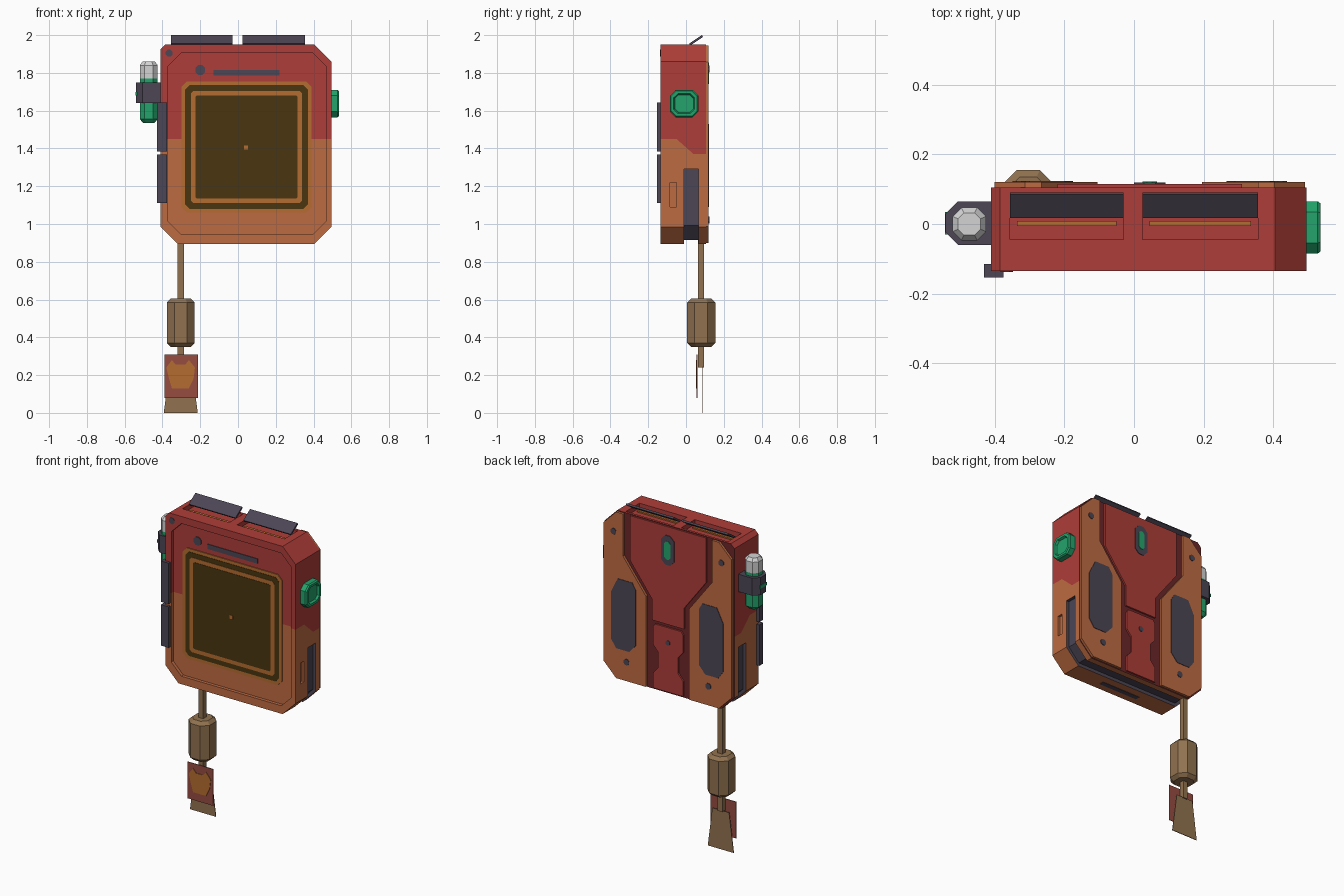
import bpy, bmesh, math
from mathutils import Vector

if "Cube" in bpy.data.objects:
    bpy.data.objects.remove(bpy.data.objects["Cube"])

# ---------- palette (sRGB 0-255 turned into linear) ----------
PALETTE = {
    "red": (174, 61, 56), "orange": (190, 107, 66), "dark_red": (108, 38, 40),
    "slate": (76, 70, 85), "green": (36, 164, 108), "dark_brown": (74, 53, 15),
    "amber": (180, 108, 48), "tan": (145, 114, 80), "white": (212, 212, 212),
    "tag_red": (150, 76, 64),
}
NAMES = list(PALETTE)
MATS = []
for n, rgb in PALETTE.items():
    m = bpy.data.materials.new(n)
    m.diffuse_color = [((c / 255 + 0.055) / 1.055) ** 2.4 for c in rgb] + [1]
    m.use_nodes = True
    m.node_tree.nodes["Principled BSDF"].inputs["Base Color"].default_value = m.diffuse_color
    MATS.append(m)


# ---------- helpers ----------
def finish(name, bm, mat=None):
    bmesh.ops.recalc_face_normals(bm, faces=bm.faces)
    if mat:
        for f in bm.faces:
            f.material_index = NAMES.index(mat)
    me = bpy.data.meshes.new(name)
    bm.to_mesh(me)
    bm.free()
    for m in MATS:
        me.materials.append(m)
    ob = bpy.data.objects.new(name, me)
    bpy.context.collection.objects.link(ob)
    return ob


def prism(name, pts, a, b, mat, axis="y", levels=None):
    """Profile swept along an axis; levels = [(position, inset)] makes bevelled ends."""
    levels = levels or [(a, 0), (b, 0)]
    us, vs = [p[0] for p in pts], [p[1] for p in pts]
    cu, cv = (min(us) + max(us)) / 2, (min(vs) + max(vs)) / 2
    hu, hv = (max(us) - min(us)) / 2, (max(vs) - min(vs)) / 2
    bm = bmesh.new()
    rings = []
    for t, ins in levels:
        ring = []
        for u, v in pts:
            u = cu + (u - cu) * (1 - ins / hu)
            v = cv + (v - cv) * (1 - ins / hv)
            co = {"x": (t, u, v), "y": (u, t, v), "z": (u, v, t)}[axis]
            ring.append(bm.verts.new(co))
        rings.append(ring)
    bm.faces.new(rings[0])
    bm.faces.new(rings[-1])
    n = len(pts)
    for r0, r1 in zip(rings, rings[1:]):
        for i in range(n):
            bm.faces.new((r0[i], r0[(i + 1) % n], r1[(i + 1) % n], r1[i]))
    return finish(name, bm, mat)


def rect(u0, u1, v0, v1, c=0.0):
    """Rectangle with chamfers: one size or (low-left, low-right, up-right, up-left)."""
    if not c:
        return [(u0, v0), (u1, v0), (u1, v1), (u0, v1)]
    a, b, d, e = c if isinstance(c, tuple) else (c,) * 4
    return [(u0 + a, v0), (u1 - b, v0), (u1, v0 + b), (u1, v1 - d),
            (u1 - d, v1), (u0 + e, v1), (u0, v1 - e), (u0, v0 + a)]


def ngon(u, v, r, n=8):
    return [(u + r * math.cos(math.tau * (i + .5) / n), v + r * math.sin(math.tau * (i + .5) / n))
            for i in range(n)]


MID = 0.045  # symmetry line of the case


def flip(pts):
    return [(2 * MID - u, v) for u, v in pts]


# ---------- main case, with recesses cut ----------
body = prism("case", rect(-.41, .495, .895, 1.95, (.09, .09, .09, .025)), -.135, .105, "red")
cutters = [
    prism("cut_front_recess", rect(-.37, .465, .945, 1.905, .07), -.2, -.115, "red"),
    prism("cut_groove", [(-.6, 1.29), (-.6, .7), (.7, .7), (.7, 1.29), (.475, 1.29), (.475, .993),
                         (.402, .915), (-.312, .915), (-.39, .993), (-.39, 1.29)], -.01, .065, "slate"),
    prism("cut_slot_a", rect(-.355, -.03, -.045, .09), 1.92, 2.1, "red", "z"),
    prism("cut_slot_b", rect(.025, .355, -.045, .09), 1.92, 2.1, "red", "z"),
    prism("cut_side_slot", rect(-.085, -.05, 1.09, 1.22), .48, .6, "red", "x"),
]
for c in cutters:
    mod = body.modifiers.new(c.name, "BOOLEAN")
    mod.operation, mod.solver, mod.object = "DIFFERENCE", "EXACT", c
bm = bmesh.new()
bm.from_object(body, bpy.context.evaluated_depsgraph_get())
body.modifiers.clear()
for c in cutters:
    bpy.data.objects.remove(c)

# two-tone paint line: high at the front, sloping down to the back
for co, no in [((0, 0, 1.45), (0, 0, 1)), ((0, 0, 1.37), (0, 0, 1)), ((0, -.05, 0), (0, 1, 0)),
               ((0, .04, 0), (0, 1, 0)), ((0, -.05, 1.45), (0, .08, .09))]:
    bmesh.ops.bisect_plane(bm, geom=bm.verts[:] + bm.edges[:] + bm.faces[:],
                           plane_co=co, plane_no=Vector(no).normalized())
for f in bm.faces:
    c = f.calc_center_median()
    split = 1.45 - .08 * min(max((c.y + .05) / .09, 0), 1)
    if c.y > .1049:
        f.material_index = NAMES.index("dark_red")
    elif f.material_index == 0 and c.z < split:
        f.material_index = NAMES.index("orange")
bm.to_mesh(body.data)
bm.free()

# ---------- screen: nested plates ----------
for i, (ins, mat) in enumerate([(0, "amber"), (.02, "dark_brown"), (.05, "amber"), (.075, "dark_brown")]):
    prism(f"screen_layer_{i}", rect(-.30 + ins, .39 - ins, 1.06 + ins, 1.755 - ins, .03 - ins * .3),
          -.11, -.121 - .002 * i, mat)
prism("screen_dot", ngon(.042, 1.405, .016, 4), -.12, -.129, "amber")

# ---------- front details ----------
prism("front_lens", ngon(-.2, 1.815, .028), -.11, -.12, "slate")
prism("front_bar", rect(-.13, .22, 1.785, 1.815), -.11, -.119, "slate")
prism("front_screw", ngon(-.365, 1.905, .02), -.11, -.138, "slate")
prism("bottom_slot", rect(-.09, .18, -.09, -.06), .893, .9, "slate", "z")

# ---------- top flaps and bars ----------
for i, (x0, x1) in enumerate([(-.355, -.03), (.025, .355)]):
    prism(f"top_flap_{i}", [(.017, 1.955), (.024, 1.946), (.09, 1.99), (.084, 2.0)], x0, x1, "slate", "x")
    prism(f"top_bar_{i}", rect(x0 + .02, x1 - .02, -.006, .008), 1.915, 1.928, "amber", "z")

# ---------- left hinges ----------
for i, z in enumerate((1.11, 1.385)):
    prism(f"hinge_{i}", rect(-.43, -.375, -.153, -.115), z, z + .257, "slate", "z")

# ---------- right button, dished face ----------
prism("button", rect(-.085, .065, 1.565, 1.71, .03), 0, 0, "green", "x",
      [(.49, 0), (.527, 0), (.535, .006), (.535, .02), (.522, .026)])

# ---------- stylus and holder on the left ----------
pen = rect(-.52, -.425, -.047, .047, .025)
prism("stylus_barrel", pen, 0, 0, "green", "z", [(1.535, .018), (1.555, 0), (1.77, 0)])
prism("stylus_cap", pen, 0, 0, "white", "z", [(1.77, 0), (1.84, 0), (1.86, .015)])
prism("stylus_holder", rect(-.54, -.405, -.06, .065, (.035, .001, .001, .035)), 1.64, 1.75, "slate", "z")
prism("holder_stripe", rect(-.03, .035, 1.68, 1.70), -.542, -.535, "green", "x")

# ---------- back plates ----------
plate = [(.355, 1.945), (.355, 1.68), (.195, 1.47), (.195, .90), (.403, .90), (.49, .987),
         (.49, 1.858), (.403, 1.945)]
grey = [(.29, 1.53), (.265, 1.49), (.265, 1.14), (.31, 1.09), (.40, 1.09), (.435, 1.14), (.435, 1.44), (.39, 1.53)]
for side, f in (("right", lambda p: p), ("left", flip)):
    prism(f"back_plate_{side}", f(plate), .10, .12, "orange")
    prism(f"back_grip_{side}", f(grey), .115, .123, "slate")
    for i, (x, z) in enumerate([(.42, 1.82), (.33, 1.02)]):
        prism(f"back_screw_{side}_{i}", f(ngon(x, z, .02)), .115, .124, "slate")
half = [(.155, 1.33), (.155, 1.46), (.31, 1.665), (.31, 1.945)]
prism("back_centre_upper", half + flip(half)[::-1], .10, .115, "red")
half = [(.15, .905), (.15, 1.0), (.115, 1.04), (.115, 1.14), (.15, 1.18), (.15, 1.29), (.135, 1.31)]
prism("back_centre_lower", half + flip(half)[::-1], .10, .115, "red")
prism("back_centre_screw", ngon(MID, 1.215, .016), .11, .119, "slate")
prism("back_light_frame", rect(0, .09, 1.705, 1.89, .028), .11, .119, "slate")
prism("back_light", rect(.024, .066, 1.74, 1.855, .014), .115, .122, "green")

# ---------- hanging strap, bead, tag and tassel ----------
SX = -.303
prism("strap", rect(SX - .016, SX + .016, .064, .095), .24, .93, "tan", "z")
prism("strap_bead", rect(SX - .073, SX + .073, .006, .155, .04), 0, 0, "tan", "z",
      [(.35, .02), (.37, 0), (.585, 0), (.605, .02)])
prism("tag", rect(-.39, -.212, .08, .31), .056, .06, "tag_red")
blot = [(-.35, .13), (-.26, .13), (-.235, .18), (-.228, .24), (-.26, .28), (-.28, .255),
        (-.33, .255), (-.35, .28), (-.38, .24), (-.365, .18)]
prism("tag_blot", blot, .053, .057, "amber")
prism("tassel", [(-.393, 0), (-.213, 0), (-.245, .245), (-.361, .245)], .084, .088, "tan")
